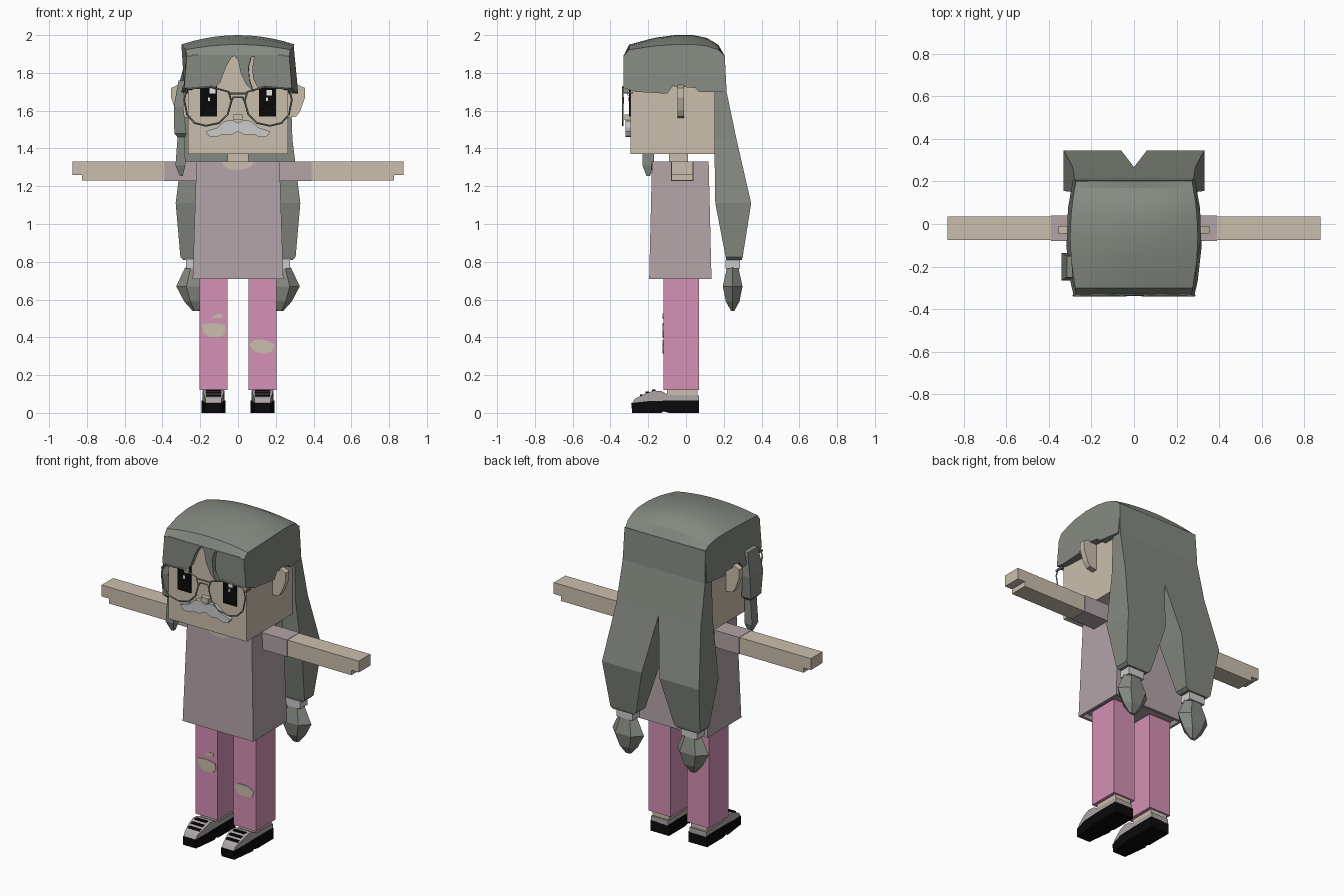
import bpy, bmesh, math
from mathutils import Vector

cube = bpy.data.objects.get("Cube")
if cube:
    bpy.data.objects.remove(cube)


def material(name, r, g, b):
    m = bpy.data.materials.new(name)
    m.use_nodes = True
    m.diffuse_color = (r, g, b, 1)
    m.node_tree.nodes["Principled BSDF"].inputs["Base Color"].default_value = (r, g, b, 1)
    return m


SKIN = material("skin", .60, .52, .42)
SHIRT = material("mauve shirt", .45, .37, .39)
PINK = material("pink trousers", .66, .285, .46)
HAIR = material("grey hair", .235, .255, .22)
BLACK = material("black", .003, .003, .003)
SILVER = material("silver moustache", .6, .6, .6)
SHOE = material("shoe grey", .42, .38, .38)
WHITE = material("white", .9, .9, .9)


def make(name, verts, faces, mat, tweak=None):
    bm = bmesh.new()
    vs = [bm.verts.new(tweak(Vector(v)) if tweak else v) for v in verts]
    for f in faces:
        bm.faces.new([vs[i] for i in f])
    bmesh.ops.recalc_face_normals(bm, faces=bm.faces)
    me = bpy.data.meshes.new(name)
    bm.to_mesh(me)
    bm.free()
    me.materials.append(mat)
    ob = bpy.data.objects.new(name, me)
    bpy.context.collection.objects.link(ob)
    return ob


def stack(name, rings, mat, tweak=None):
    """Skin closed rings of equal length and cap both ends."""
    n, k = len(rings[0]), len(rings)
    faces = [(r * n + i, r * n + (i + 1) % n, (r + 1) * n + (i + 1) % n, (r + 1) * n + i)
             for r in range(k - 1) for i in range(n)]
    faces += [tuple(range(n)), tuple(range((k - 1) * n, k * n))]
    return make(name, [v for ring in rings for v in ring], faces, mat, tweak)


def prism(name, pts, axis, a, b, mat, s=1, tweak=None):
    """Extrude an outline along x or y; s mirrors in x."""
    if axis == "x":
        rings = [[(s * d, p, q) for p, q in pts] for d in (a, b)]
    else:
        rings = [[(s * p, d, q) for p, q in pts] for d in (a, b)]
    return stack(name, rings, mat, tweak)


def rect(x0, x1, y0, y1, z, s=1):
    return [(s * x0, y0, z), (s * x1, y0, z), (s * x1, y1, z), (s * x0, y1, z)]


def box(name, x0, x1, y0, y1, z0, z1, mat, s=1):
    return stack(name, [rect(x0, x1, y0, y1, z, s) for z in (z0, z1)], mat)


def wire(name, pts, y, mat, closed=False):
    cu = bpy.data.curves.new(name, "CURVE")
    cu.dimensions = "3D"
    cu.bevel_depth = .005
    cu.bevel_resolution = 0
    sp = cu.splines.new("POLY")
    sp.points.add(len(pts) - 1)
    for p, (x, z) in zip(sp.points, pts):
        p.co = (x, y, z, 1)
    sp.use_cyclic_u = closed
    cu.materials.append(mat)
    ob = bpy.data.objects.new(name, cu)
    bpy.context.collection.objects.link(ob)
    bpy.ops.object.select_all(action="DESELECT")
    ob.select_set(True)
    bpy.context.view_layer.objects.active = ob
    bpy.ops.object.convert(target="MESH")


# Head, neck and torso
box("head", -.265, .265, -.295, .15, 1.37, 1.91, SKIN)
box("neck", -.055, .055, -.09, .01, 1.3, 1.38, SKIN)
stack("shirt_body", [rect(-.215, .215, -.17, .11, .73), rect(-.225, .225, -.18, .12, .71),
                     rect(-.24, .24, -.195, .135, .71), rect(-.22, .22, -.18, .12, 1.33)], SHIRT)
collar = [(.085 * math.cos(a), 1.331 + .045 * math.sin(a))
          for a in [math.pi + math.pi * i / 8 for i in range(9)]]
prism("collar_opening", collar, "y", -.186, -.178, SKIN)

# Hair cap: domed top with a side-view profile, pinched at front and back
PROFILE = [(-.33, 1.89), (-.30, 1.95), (-.17, 1.985), (-.06, 2.0), (.04, 2.0),
           (.11, 1.985), (.17, 1.95), (.205, 1.89)]


def shape_cap(v):
    d = (v.y + .06) / .27
    v.x *= (1 - .1 * d * d) * (1 + .3 * max(0, 1.9 - v.z))
    return v


def cap_z(z, u):
    return 1.89 + (z - 1.89) * (1 - .45 * u * u)


cols, rows = 11, len(PROFILE)
us = [-1 + 2 * i / (cols - 1) for i in range(cols)]
dome = make("hair_dome", [(.3 * u, y, cap_z(z, u)) for u in us for y, z in PROFILE],
            [(i * rows + j, i * rows + j + 1, (i + 1) * rows + j + 1, (i + 1) * rows + j)
             for i in range(cols - 1) for j in range(rows - 1)], HAIR, shape_cap)
bpy.ops.object.select_all(action="DESELECT")
dome.select_set(True)
bpy.context.view_layer.objects.active = dome
bpy.ops.object.shade_smooth_by_angle(angle=math.radians(25))

side_hair = [(y, cap_z(z, 1)) for y, z in PROFILE]
side_hair += [(.205, 1.7), (.07, 1.7), (.05, 1.72), (-.07, 1.73), (-.1, 1.69), (-.27, 1.7), (-.33, 1.72)]
fringe = [(-.27, 1.895), (-.27, 1.72), (-.13, 1.72), (-.1, 1.75), (-.07, 1.83), (-.04, 1.88),
          (-.02, 1.89), (0, 1.87), (.015, 1.8), (.045, 1.74), (.085, 1.7), (.065, 1.76),
          (.06, 1.83), (.075, 1.88), (.095, 1.89), (.083, 1.83), (.085, 1.77), (.11, 1.72),
          (.27, 1.72), (.27, 1.895)]
prism("fringe", fringe, "y", -.33, -.292, HAIR, 1, shape_cap)

# Loose lock in front of the right ear
lock = [(-.30, 1.76, .015, .05), (-.315, 1.62, .025, .065), (-.305, 1.48, .032, .05),
        (-.30, 1.46, .02, .03), (-.305, 1.31, .026, .03), (-.30, 1.255, .008, .01)]
stack("loose_lock", [rect(x - w, x + w, -.2 - d, -.2 + d, z) for x, z, w, d in lock], HAIR)

# Face details
box("nose", -.025, .025, -.325, -.29, 1.55, 1.58, SKIN)
half = [(.03, 1.55), (.07, 1.545), (.11, 1.51), (.17, 1.49), (.155, 1.465),
        (.115, 1.46), (.08, 1.475), (.04, 1.47)]
prism("moustache", [(0, 1.535)] + half + [(0, 1.49)] + [(-x, z) for x, z in reversed(half)],
      "y", -.32, -.293, SILVER)
box("right_eye_lash", -.15, -.11, -.302, -.294, 1.72, 1.75, BLACK)
box("right_eye_shine", -.15, -.12, -.309, -.302, 1.69, 1.74, WHITE)
box("left_eye_shine", .15, .18, -.309, -.302, 1.68, 1.71, WHITE)
wire("glasses_bridge", [(-.05, 1.69), (.05, 1.69)], -.332, HAIR)
wire("glasses_lower_bridge", [(-.04, 1.64), (-.025, 1.67), (.025, 1.67), (.04, 1.64)], -.332, HAIR)

RIM = [(.05, 1.7), (.14, 1.725), (.27, 1.715), (.285, 1.66), (.27, 1.58), (.23, 1.535),
       (.17, 1.52), (.1, 1.535), (.055, 1.58), (.035, 1.65)]
EAR = [(.25, 1.73), (.32, 1.735), (.355, 1.72), (.355, 1.67), (.33, 1.6), (.31, 1.57), (.25, 1.56)]
ARM = [(.38, 1.23), (.825, 1.23), (.825, 1.26), (.875, 1.26), (.875, 1.33), (.38, 1.33)]
SOLE = [(-.285, 0), (-.13, 0), (-.12, .008), (-.09, 0), (.07, 0), (.07, .065),
        (-.1, .065), (-.2, .062), (-.29, .052)]
UPPER = [(-.285, .052), (-.2, .062), (.07, .062), (.07, .092), (-.09, .095),
         (-.13, .115), (-.17, .118), (-.21, .105), (-.27, .075)]


def toe(v):
    # Round the shoe in towards the toe
    c = math.copysign(.13, v.x)
    v.x = c + (v.x - c) * (1 - max(0, -.19 - v.y) * 3.2)
    return v


for s, side in ((1, "left"), (-1, "right")):
    # Face and hair halves
    prism(side + "_ear", EAR, "y", -.045, -.01, SKIN, s)
    box(side + "_eye", .11, .2, -.302, -.294, 1.57, 1.72, BLACK, s)
    box(side + "_eye_glint", .148, .16, -.306, -.302, 1.65, 1.67, WHITE, s)
    wire(side + "_glasses_rim", [(s * x, z) for x, z in RIM], -.335, HAIR, True)
    box(side + "_glasses_temple", .278, .286, -.338, -.28, 1.69, 1.7, HAIR, s)
    prism(side + "_side_hair", side_hair, "x", .25, .3, HAIR, s, shape_cap)
    stack(side + "_pigtail", [rect(0, .275, .14, .205, 1.895, s), rect(0, .28, .15, .215, 1.7, s),
                              rect(0, .288, .15, .267, 1.45, s), rect(.06, .33, .155, .345, 1.11, s),
                              rect(.13, .305, .21, .3, .825, s), rect(.15, .29, .215, .295, .81, s)], HAIR)
    box(side + "_hair_tie", .165, .275, .21, .285, .765, .812, SILVER, s)
    bulb = [(.77, .06, .035), (.67, .107, .06), (.59, .065, .042), (.54, .02, .01)]
    stack(side + "_pigtail_end",
          [[(s * (.22 + w * math.cos(a)), .247 + d * math.sin(a), z)
            for a in [math.tau * i / 6 for i in range(6)]] for z, w, d in bulb], HAIR)
    # Arms
    box(side + "_sleeve", .2, .39, -.08, .04, 1.228, 1.332, SHIRT, s)
    prism(side + "_arm", ARM, "y", -.076, .036, SKIN, s)
    # Legs and shoes
    box(side + "_trouser_leg", .055, .205, -.12, .07, .12, .72, PINK, s)
    box(side + "_ankle", .075, .185, -.1, .06, .07, .125, SKIN, s)
    prism(side + "_shoe_sole", SOLE, "x", .067, .193, BLACK, s, toe)
    prism(side + "_shoe_upper", UPPER, "x", .072, .188, SHOE, s, toe)
    for i, (y, z) in enumerate([(-.235, .093), (-.205, .108), (-.17, .119)]):
        box(f"{side}_shoe_lace_{i}", .09, .17, y - .009, y + .009, z - .008, z + .004, BLACK, s)

# Torn knees
TEARS = {"right_knee_tear": [(-.19, .47), (-.13, .475), (-.07, .465), (-.065, .43), (-.085, .405),
                             (-.15, .4), (-.18, .42)],
         "right_small_tear": [(-.145, .5), (-.12, .52), (-.085, .525), (-.08, .505)],
         "left_knee_tear": [(.06, .36), (.085, .385), (.15, .385), (.195, .36), (.18, .325),
                            (.13, .315), (.085, .325)]}
for name, pts in TEARS.items():
    prism(name, pts, "y", -.124, -.118, SKIN)
